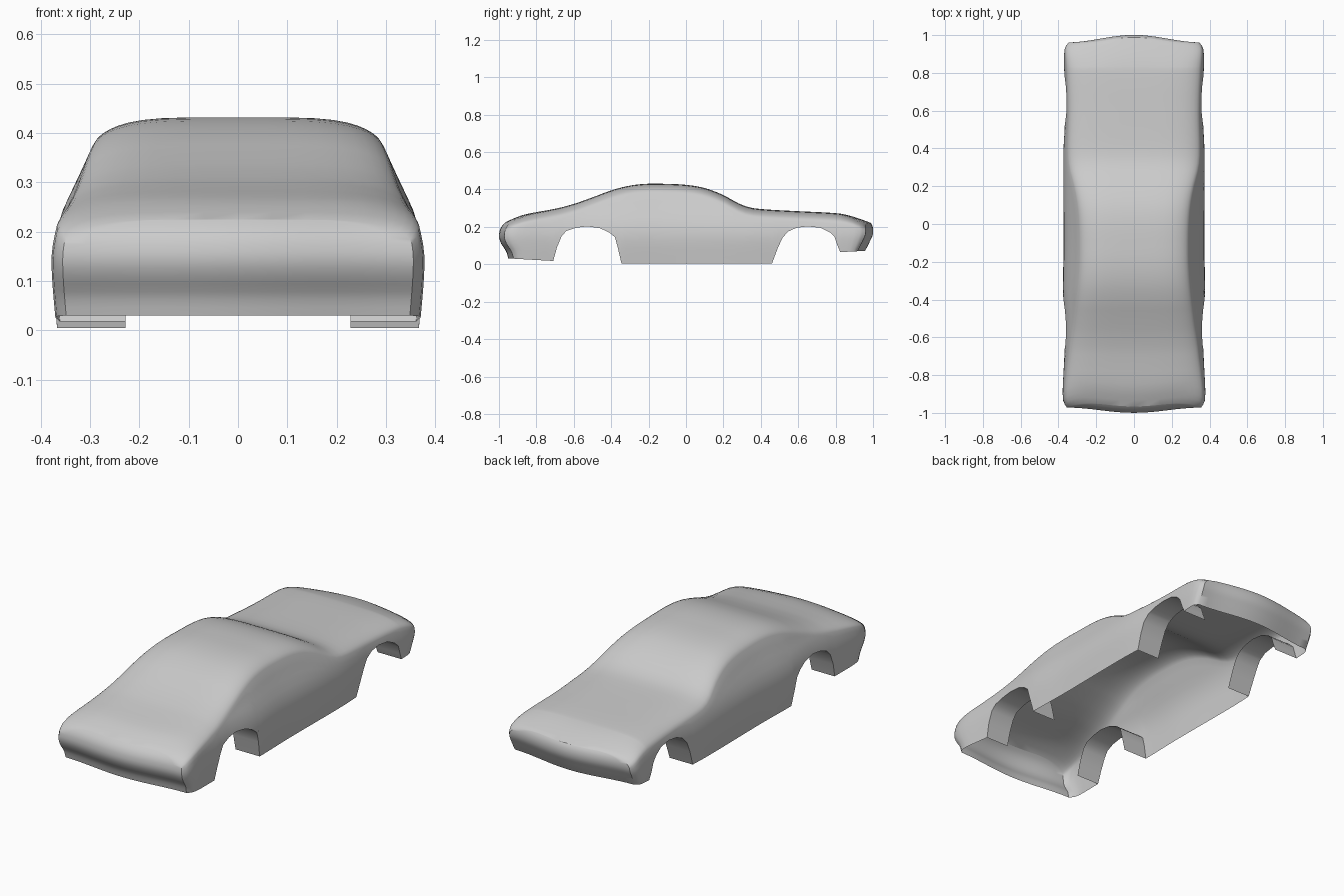
import bpy, bmesh, math

if "Cube" in bpy.data.objects:
    bpy.data.objects.remove(bpy.data.objects["Cube"])


def curve(table, t):
    """Smooth (Hermite) interpolation of (t, value) pairs."""
    if t <= table[0][0]:
        return table[0][1]
    if t >= table[-1][0]:
        return table[-1][1]
    n = len(table)

    def slope(i):
        a, b = table[max(i - 1, 0)], table[min(i + 1, n - 1)]
        return (b[1] - a[1]) / (b[0] - a[0])
    i = max(k for k in range(n - 1) if table[k][0] <= t)
    (t0, v0), (t1, v1) = table[i], table[i + 1]
    h = t1 - t0
    u = (t - t0) / h
    return ((2*u**3 - 3*u*u + 1) * v0 + (u**3 - 2*u*u + u) * h * slope(i)
            + (3*u*u - 2*u**3) * v1 + (u**3 - u*u) * h * slope(i + 1))


def linear(table, t):
    for (t0, v0), (t1, v1) in zip(table, table[1:]):
        if t <= t1:
            return v0 + (v1 - v0) * max(0, t - t0) / (t1 - t0)
    return table[-1][1]


# Profiles read off the side and front views
TOP = [(-1, .225), (-.97, .246), (-.93, .26), (-.85, .275), (-.7, .297), (-.6, .323),
       (-.5, .358), (-.4, .395), (-.3, .421), (-.2, .431), (-.1, .43), (0, .425),
       (.1, .408), (.2, .37), (.28, .326), (.34, .304), (.42, .294), (.6, .284),
       (.78, .275), (.87, .265), (.94, .25), (1, .222)]
ARCH_A = [(-.71, .018), (-.69, .09), (-.665, .15), (-.64, .178), (-.59, .195), (-.53, .203),
          (-.46, .193), (-.41, .17), (-.38, .145), (-.365, .09), (-.345, .005)]
ARCH_B = [(.46, .005), (.49, .085), (.515, .14), (.545, .175), (.59, .195), (.65, .203),
          (.72, .195), (.77, .17), (.795, .145), (.81, .1), (.825, .065)]
BOTTOM = [(-1, .03)] + ARCH_A + ARCH_B + [(1, .07)]
SIDE = [(0, .368), (.14, .378), (.2, .37), (.25, .354), (.3, .33), (.35, .307),
        (.4, .284), (.44, .262)]
WAVE = [(-.9, 1), (-.6, .97), (-.35, .995), (-.1, .985), (.35, .99), (.6, .965), (.85, .98)]
NOSE = [(.03, .95), (.07, .962), (.11, .988), (.15, 1), (.2, .987), (.25, .94)]
TAIL = [(.07, .957), (.12, .982), (.16, .999), (.2, .998), (.23, .98), (.26, .94)]
CORNER = [(.93, 1), (.97, .985), (1, .94)]
LINER_X = .228


def end_y(front, x, z):
    bow = (1 - math.cos(math.pi * min(1, abs(x) / .36))) / 2
    if front:
        return -(curve(NOSE, z) - .028 * bow)
    return curve(TAIL, z) - .04 * bow


def place(s, x, z):
    """Stretch the two overhangs so that they meet the curved end faces."""
    if s < -.71:
        y = -.71 + (s + .71) / -.29 * (end_y(True, x, z) + .71)
    elif s > .825:
        y = .825 + (s - .825) / .175 * (end_y(False, x, z) - .825)
    else:
        y = s
    return (x, y, z)


def half_section(s):
    """(x, z) points from the centre line of the top down to the sill."""
    top, low = curve(TOP, s), linear(BOTTOM, s)
    k = curve(WAVE, s) * curve(CORNER, abs(s))
    h = .05
    pts = []
    for a in (0, .2, .4, .58, .72, .82, .89, .94, .975, .993, 1):
        z = top - h * (1 - math.sqrt(1 - a ** 5)) if a < 1 else top - h
        pts.append((a * curve(SIDE, z) * k, z))
    z0 = top - h
    for i in range(1, 10):
        z = z0 + (low - z0) * i / 9
        pts.append((curve(SIDE, z) * k, z))
    return pts


def finish(bm, name):
    bmesh.ops.remove_doubles(bm, verts=bm.verts, dist=1e-5)
    bmesh.ops.recalc_face_normals(bm, faces=bm.faces)
    mesh = bpy.data.meshes.new(name)
    bm.to_mesh(mesh)
    bm.free()
    ob = bpy.data.objects.new(name, mesh)
    bpy.context.collection.objects.link(ob)
    bpy.ops.object.select_all(action='DESELECT')
    ob.select_set(True)
    bpy.context.view_layer.objects.active = ob
    bpy.ops.object.shade_smooth_by_angle(angle=math.radians(40))
    return ob


def skin(bm, rows):
    """Quads over a grid of coordinates."""
    grid = [[bm.verts.new(p) for p in row] for row in rows]
    for r0, r1 in zip(grid, grid[1:]):
        for i in range(len(r0) - 1):
            bm.faces.new((r0[i], r0[i + 1], r1[i + 1], r1[i]))


# Body shell: sections along the length, open underneath
knots = [p[0] for p in BOTTOM]
stations = set(knots) | {-.98, -.96, .98, .96}
for i in range(-24, 25):
    s = i / 25
    if min(abs(s - k) for k in knots) > .012:
        stations.add(s)
stations = sorted(stations)

bm = bmesh.new()
rows = []
for s in stations:
    half = half_section(s)
    ring = [(-x, z) for x, z in half[:0:-1]] + half
    rows.append([place(s, x, z) for x, z in ring])
skin(bm, rows)

# Nose and tail faces
for s in (-1, 1):
    skin(bm, [[place(s, x * i / 8, z) for i in range(-8, 9)] for x, z in half_section(s)])
bmesh.ops.remove_doubles(bm, verts=bm.verts, dist=1e-5)
bmesh.ops.dissolve_degenerate(bm, edges=bm.edges, dist=1e-5)
finish(bm, "car_body")

# Wheel arch liners: strips running inward from the arch edges
for name, arch in (("front_wheel_arch", ARCH_A), ("rear_wheel_arch", ARCH_B)):
    for side, label in ((-1, "left"), (1, "right")):
        bm = bmesh.new()
        strip = []
        for s in stations:
            if arch[0][0] <= s <= arch[-1][0]:
                x, z = half_section(s)[-1]
                strip.append([(side * x, s, z), (side * LINER_X, s, z)])
        skin(bm, strip)
        finish(bm, label + "_" + name)
